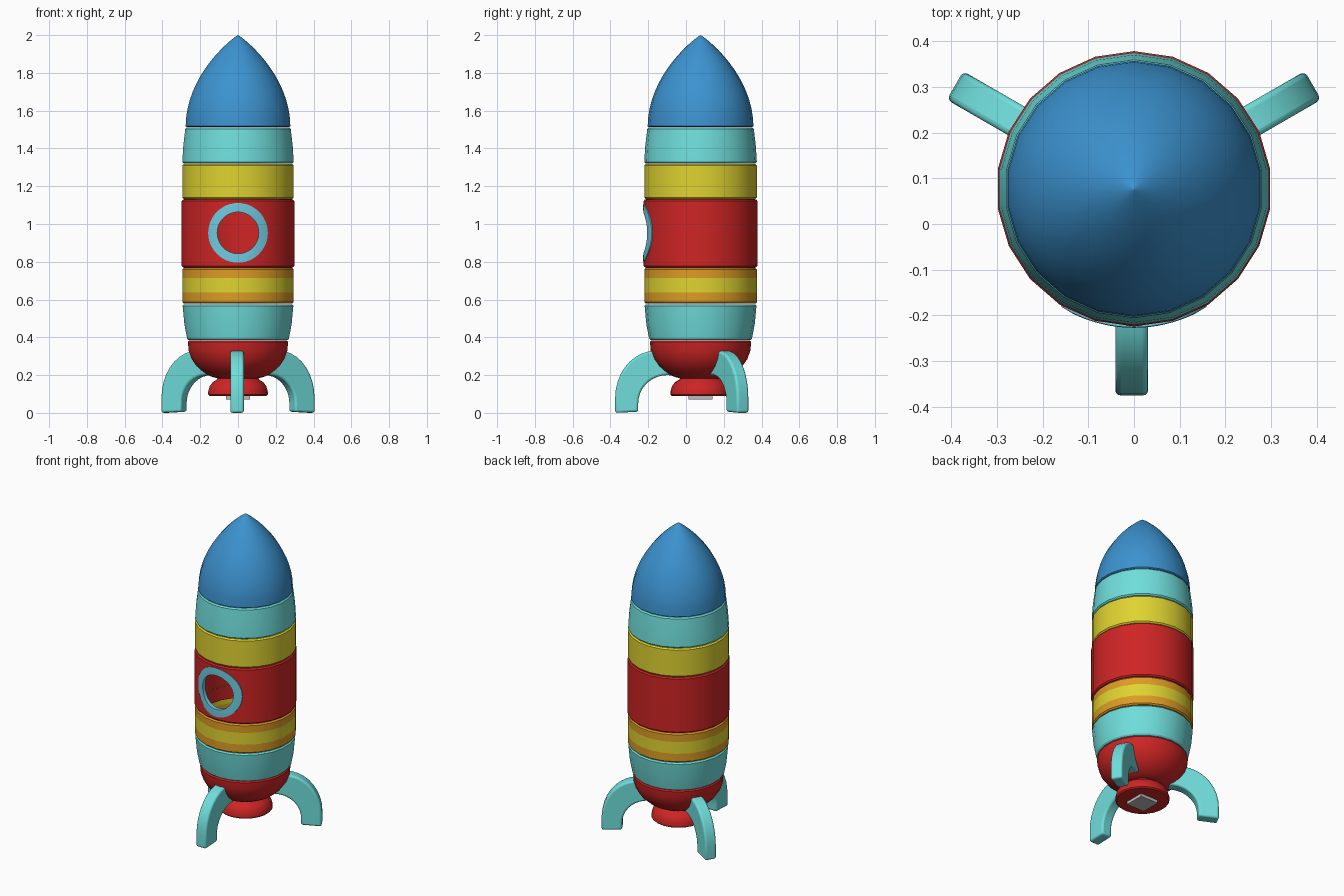
import bpy, bmesh, math
from mathutils import Matrix, Vector

if "Cube" in bpy.data.objects:
    bpy.data.objects.remove(bpy.data.objects["Cube"])

CY = 0.077      # y of the rocket axis
SIDES = 22


def mat(name, r, g, b):
    m = bpy.data.materials.new(name)
    m.diffuse_color = (r, g, b, 1)
    m.use_nodes = True
    m.node_tree.nodes["Principled BSDF"].inputs["Base Color"].default_value = m.diffuse_color
    return m


BLUE = mat("blue", 0.045, 0.29, 0.63)
TEAL = mat("teal", 0.16, 0.73, 0.71)
YELLOW = mat("yellow", 0.74, 0.65, 0.03)
RED = mat("red", 0.62, 0.018, 0.018)
ORANGE = mat("orange", 0.72, 0.33, 0.018)
SKY = mat("light blue", 0.16, 0.60, 0.76)
GREY = mat("grey", 0.5, 0.5, 0.5)


def finish(name, bm, *mats):
    bmesh.ops.recalc_face_normals(bm, faces=bm.faces)
    me = bpy.data.meshes.new(name)
    bm.to_mesh(me)
    bm.free()
    ob = bpy.data.objects.new(name, me)
    bpy.context.collection.objects.link(ob)
    for m in mats:
        me.materials.append(m)
    return ob


def select(ob):
    bpy.ops.object.select_all(action='DESELECT')
    ob.select_set(True)
    bpy.context.view_layer.objects.active = ob


def smooth(ob, deg=32):
    select(ob)
    bpy.ops.object.shade_smooth_by_angle(angle=math.radians(deg))


def lathe(name, profile, *mats, closed=False):
    """Revolve (radius, z) points around the rocket axis."""
    bm = bmesh.new()
    rings = []
    for r, z in profile:
        if r < 1e-5:
            rings.append([bm.verts.new((0, CY, z))] * SIDES)
        else:
            rings.append([bm.verts.new((r * math.sin(2 * math.pi * i / SIDES),
                                        CY + r * math.cos(2 * math.pi * i / SIDES), z))
                          for i in range(SIDES)])
    pairs = list(zip(rings, rings[1:]))
    if closed:
        pairs.append((rings[-1], rings[0]))
    for a, b in pairs:
        for i in range(SIDES):
            j = (i + 1) % SIDES
            bm.faces.new(dict.fromkeys((a[i], a[j], b[j], b[i])))
    return finish(name, bm, *mats)


def band(r0, z0, r1, z1, extra=()):
    """Outer wall with small chamfers and a short lip at both ends."""
    c = 0.008
    return [(r0 - 0.025, z0), (r0 - c, z0), (r0, z0 + c), *extra,
            (r1, z1 - c), (r1 - c, z1), (r1 - 0.025, z1)]


# Nose cone
nose = [(0.25, 1.513), (0.274, 1.513)]
for k in range(17):
    t = 0.01 + 0.99 * math.sin(math.pi / 2 * k / 16)
    nose.append((0.28 * max(0, 1 - t * t) ** 0.9, 1.513 + 0.487 * t))
nose[-1] = (0, 2.0)
smooth(lathe("nose_cone", nose, BLUE))

# Coloured body bands
smooth(lathe("upper_teal_band", band(0.298, 1.32, 0.282, 1.511, [(0.293, 1.41)]), TEAL))
smooth(lathe("upper_yellow_band", band(0.298, 1.133, 0.298, 1.317), YELLOW))
smooth(lathe("lower_teal_band", band(0.272, 0.385, 0.296, 0.575, [(0.287, 0.47)]), TEAL))
striped = lathe("striped_band", band(0.298, 0.578, 0.298, 0.767,
                                     [(0.298, 0.637), (0.298, 0.713)]), ORANGE, YELLOW)
for p in striped.data.polygons:
    p.material_index = int(0.637 < p.center.z < 0.713)
smooth(striped)

# Hollow cabin wall, tucked behind the neighbouring bands
cabin = lathe("cabin_wall", [(0.288, 0.675), (0.288, 0.77), (0.294, 0.77), (0.301, 0.778),
                             (0.301, 1.122), (0.294, 1.13), (0.288, 1.13), (0.288, 1.22),
                             (0.280, 1.22), (0.280, 0.675)], RED, closed=True)

# Window hole cut through the front of the cabin
WZ = 0.953
bm = bmesh.new()
bmesh.ops.create_cone(bm, cap_ends=True, segments=40, radius1=0.112, radius2=0.112, depth=0.3,
                      matrix=Matrix.Translation((0, CY - 0.3, WZ)) @ Matrix.Rotation(math.pi / 2, 4, 'X'))
cutter = finish("window_cutter", bm, RED)
cutter.hide_render = True
mod = cabin.modifiers.new("window", 'BOOLEAN')
mod.object = cutter
mod.solver = 'EXACT'
select(cabin)
bpy.ops.object.modifier_apply(modifier="window")
bpy.data.objects.remove(cutter)
smooth(cabin)

# Window ring, curved to follow the wall
bm = bmesh.new()
loops = []
N = 48
for r, R in ((0.11, 0.278), (0.11, 0.303), (0.135, 0.304), (0.158, 0.303), (0.158, 0.29)):
    loop = []
    for i in range(N):
        a = 2 * math.pi * i / N
        x = r * math.cos(a)
        loop.append(bm.verts.new((x, CY - math.sqrt(R * R - x * x), WZ + r * math.sin(a))))
    loops.append(loop)
for a, b in zip(loops, loops[1:] + loops[:1]):
    for i in range(N):
        j = (i + 1) % N
        bm.faces.new((a[i], a[j], b[j], b[i]))
smooth(finish("window_ring", bm, SKY))

# Rounded tail and engine nozzle
smooth(lathe("tail", [(0.24, 0.383), (0.262, 0.383), (0.268, 0.375), (0.264, 0.33), (0.248, 0.285),
                      (0.222, 0.248), (0.185, 0.215), (0.145, 0.193), (0.11, 0.183), (0, 0.183)], RED))
smooth(lathe("nozzle", [(0, 0.19), (0.105, 0.19), (0.112, 0.177), (0.135, 0.163), (0.151, 0.142),
                        (0.159, 0.115), (0.16, 0.097), (0.153, 0.09), (0, 0.09)], RED))

# Square plate under the nozzle
bm = bmesh.new()
bmesh.ops.create_cube(bm, size=1, matrix=Matrix.Translation((0, CY, 0.083))
                      @ Matrix.Diagonal((0.128, 0.128, 0.024, 1)))
finish("engine_plate", bm, GREY)


def leg(name, angle, shift=0.0):
    """Arched leg: side profile in (radius, z), extruded sideways."""
    pts = [(0.452, 0.0)]
    for k in range(11):
        a = math.radians(10 * k)
        pts.append((0.235 + 0.217 * math.cos(a), 0.08 + 0.25 * math.sin(a)))
    pts += [(0.14, 0.26)]
    for k in range(10, -1, -1):
        a = math.radians(10 * k)
        pts.append((0.175 + 0.155 * math.cos(a), 0.05 + 0.15 * math.sin(a)))
    pts.append((0.33, 0.006))
    d = Vector((math.cos(angle), math.sin(angle), 0))
    side = Vector((-d.y, d.x, 0))
    bm = bmesh.new()
    f = bm.faces.new([bm.verts.new(Vector((shift, CY, z)) + d * r - side * 0.036) for r, z in pts])
    new = bmesh.ops.extrude_face_region(bm, geom=[f])['geom']
    bmesh.ops.translate(bm, vec=side * 0.072, verts=[v for v in new if isinstance(v, bmesh.types.BMVert)])
    ob = finish(name, bm, TEAL)
    bev = ob.modifiers.new("round", 'BEVEL')
    bev.width = 0.012
    bev.segments = 3
    bev.limit_method = 'ANGLE'
    bev.angle_limit = math.radians(40)
    smooth(ob, 40)


# Three legs
leg("front_leg", math.radians(-90), -0.005)
leg("back_right_leg", math.radians(30))
leg("back_left_leg", math.radians(150))
